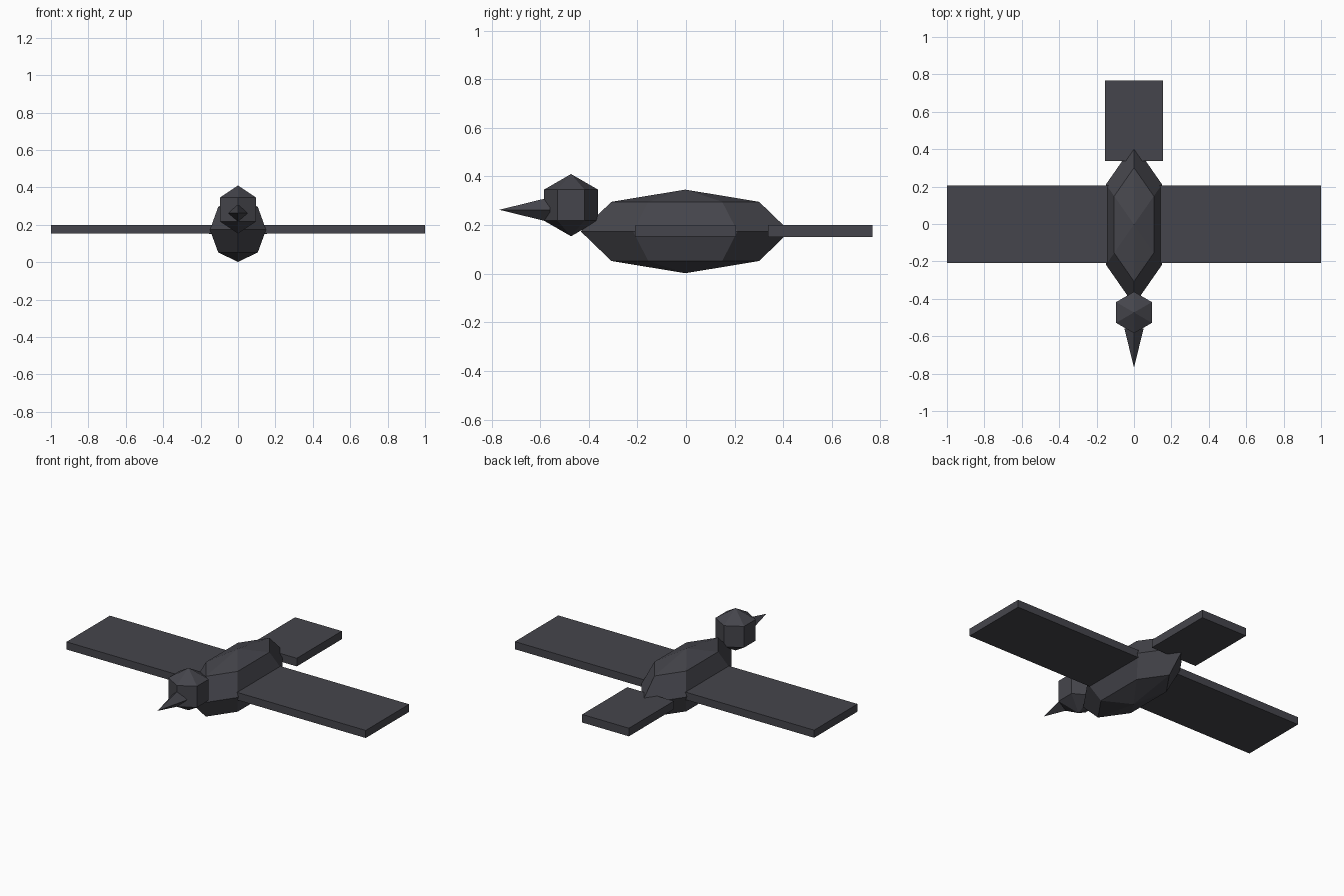
import bpy, bmesh
from math import sin, cos, pi

if "Cube" in bpy.data.objects:
    bpy.data.objects.remove(bpy.data.objects["Cube"])

mat = bpy.data.materials.new("dark_grey")
mat.diffuse_color = (0.06, 0.06, 0.072, 1)
mat.use_nodes = True
mat.node_tree.nodes["Principled BSDF"].inputs["Base Color"].default_value = mat.diffuse_color


def finish(bm, name):
    bmesh.ops.recalc_face_normals(bm, faces=bm.faces[:])
    me = bpy.data.meshes.new(name)
    bm.to_mesh(me)
    bm.free()
    me.materials.append(mat)
    ob = bpy.data.objects.new(name, me)
    bpy.context.collection.objects.link(ob)
    return ob


def faceted_ball(name, centre, radii, rings, sides=6):
    """Low-poly ellipsoid with a corner pointing along y."""
    bm = bmesh.new()
    cx, cy, cz = centre
    rx, ry, rz = radii
    top = bm.verts.new((cx, cy, cz + rz))
    bottom = bm.verts.new((cx, cy, cz - rz))
    loops = []
    for r in range(1, rings):
        t = pi * r / rings
        loops.append([bm.verts.new((cx + rx * sin(t) * sin(2 * pi * i / sides),
                                    cy + ry * sin(t) * cos(2 * pi * i / sides),
                                    cz + rz * cos(t))) for i in range(sides)])
    for i in range(sides):
        j = (i + 1) % sides
        bm.faces.new((top, loops[0][i], loops[0][j]))
        bm.faces.new((bottom, loops[-1][j], loops[-1][i]))
        for a, b in zip(loops, loops[1:]):
            bm.faces.new((a[i], b[i], b[j], a[j]))
    return finish(bm, name)


def box(name, lo, hi):
    bm = bmesh.new()
    bmesh.ops.create_cube(bm, size=1)
    for v in bm.verts:
        v.co = [(a + b) / 2 + c * (b - a) for a, b, c in zip(lo, hi, v.co)]
    return finish(bm, name)


# Body and head
faceted_ball("body", (0, -0.003, 0.174), (0.173, 0.43, 0.172), 4)
faceted_ball("head", (0, -0.473, 0.282), (0.128, 0.128, 0.128), 3)

# Beak: four-sided cone pointing forward
bm = bmesh.new()
tip = bm.verts.new((0, -0.768, 0.263))
base = [bm.verts.new((0.051 * cos(i * pi / 2), -0.56, 0.263 + 0.051 * sin(i * pi / 2)))
        for i in range(4)]
for i in range(4):
    bm.faces.new((tip, base[i], base[(i + 1) % 4]))
bm.faces.new(base)
finish(bm, "beak")

# Wings, mirrored left and right
for name, xs in (("left_wing", (0.08, 1)), ("right_wing", (-1, -0.08))):
    box(name, (xs[0], -0.209, 0.153), (xs[1], 0.205, 0.199))

# Tail
box("tail", (-0.156, 0.338, 0.151), (0.156, 0.768, 0.2))
